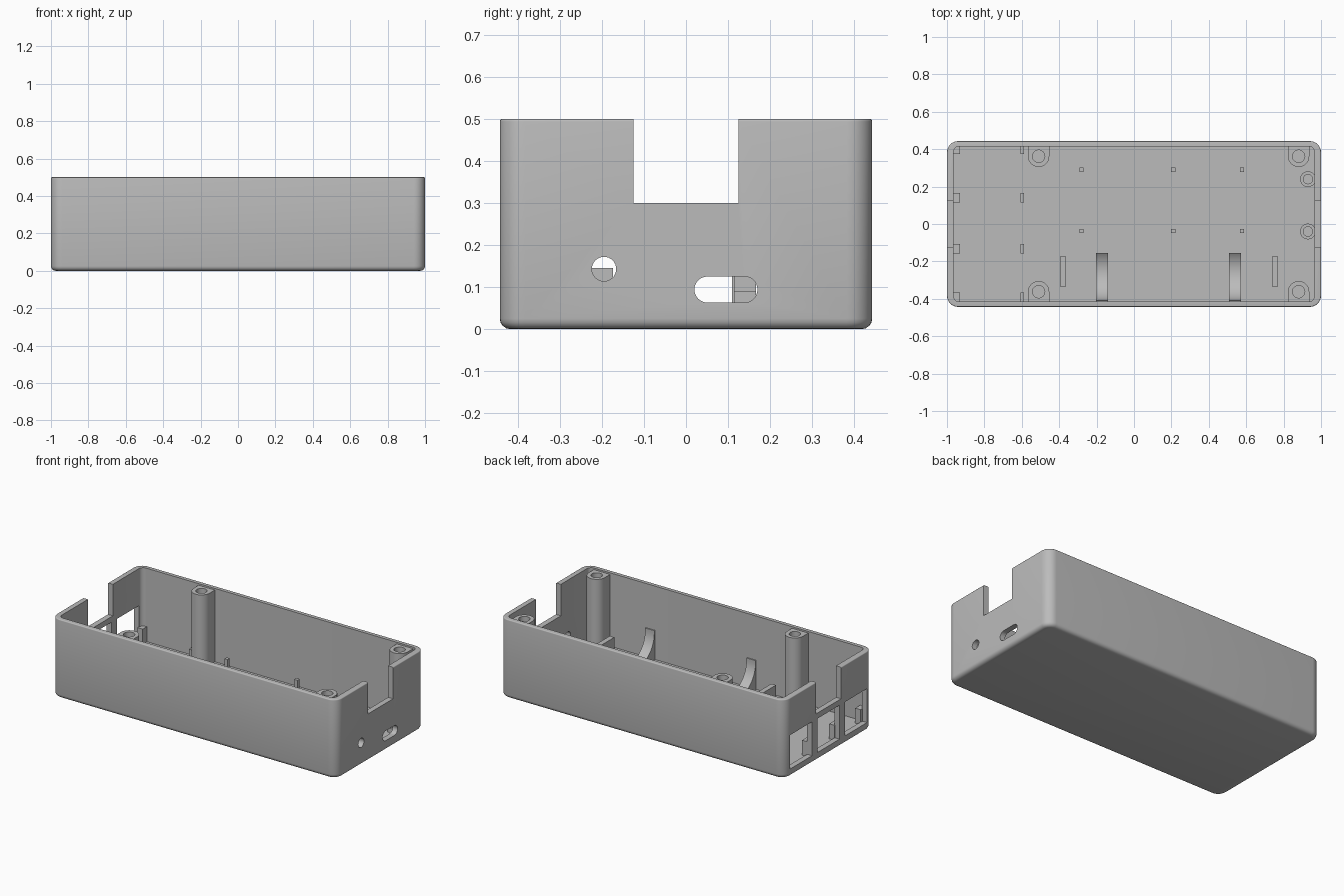
import bpy, bmesh, math
from mathutils import Vector

if "Cube" in bpy.data.objects:
    bpy.data.objects.remove(bpy.data.objects["Cube"], do_unlink=True)

grey = bpy.data.materials.new("grey plastic")
grey.use_nodes = True
grey.diffuse_color = (0.5, 0.5, 0.5, 1)
grey.node_tree.nodes["Principled BSDF"].inputs["Base Color"].default_value = (0.5, 0.5, 0.5, 1)


def finish(bm, name):
    bmesh.ops.recalc_face_normals(bm, faces=bm.faces)
    mesh = bpy.data.meshes.new(name)
    bm.to_mesh(mesh)
    bm.free()
    mesh.materials.append(grey)
    obj = bpy.data.objects.new(name, mesh)
    bpy.context.collection.objects.link(obj)
    return obj


def prism(name, profile, low, high, axis="z"):
    """Extrude a profile: (x, y) along z, or (y, z) along x."""
    place = (lambda a, b, c: (a, b, c)) if axis == "z" else (lambda a, b, c: (c, a, b))
    bm = bmesh.new()
    face = bm.faces.new([bm.verts.new(place(a, b, low)) for a, b in profile])
    out = bmesh.ops.extrude_face_region(bm, geom=[face])
    moved = [v for v in out["geom"] if isinstance(v, bmesh.types.BMVert)]
    bmesh.ops.translate(bm, verts=moved, vec=Vector(place(0, 0, high - low)))
    return finish(bm, name)


def box(name, x0, x1, y0, y1, z0, z1):
    return prism(name, [(x0, y0), (x1, y0), (x1, y1), (x0, y1)], z0, z1)


def arc(cx, cy, r, start=0, end=360, steps=32):
    count = steps if end - start >= 360 else steps + 1
    angles = [math.radians(start + (end - start) * i / steps) for i in range(count)]
    return [(cx + r * math.cos(a), cy + r * math.sin(a)) for a in angles]


def rounded_block(name, hx, hy, z0, z1, corner, bottom, top=0):
    """Block with rounded upright corners, bottom edge and top edge."""
    bm = bmesh.new()
    bmesh.ops.create_cube(bm, size=1)
    for v in bm.verts:
        v.co = (v.co.x * 2 * hx, v.co.y * 2 * hy, z1 if v.co.z > 0 else z0)
    upright = [e for e in bm.edges if abs(e.verts[0].co.z - e.verts[1].co.z) > 0.1]
    bmesh.ops.bevel(bm, geom=upright, offset=corner, segments=8, profile=0.5, affect="EDGES")
    for z, size in ((z0, bottom), (z1, top)):
        if size:
            rim = [e for e in bm.edges if all(abs(v.co.z - z) < 1e-5 for v in e.verts)]
            bmesh.ops.bevel(bm, geom=rim, offset=size, segments=4, profile=0.5, affect="EDGES")
    return finish(bm, name)


def cut(obj, *cutters):
    for cutter in cutters:
        cutter.hide_render = True
        mod = obj.modifiers.new("cut", "BOOLEAN")
        mod.operation, mod.solver, mod.object = "DIFFERENCE", "EXACT", cutter
        bpy.ops.object.select_all(action="DESELECT")
        bpy.context.view_layer.objects.active = obj
        obj.select_set(True)
        bpy.ops.object.modifier_apply(modifier=mod.name)
        bpy.data.objects.remove(cutter, do_unlink=True)


def smooth(obj):
    bpy.ops.object.select_all(action="DESELECT")
    bpy.context.view_layer.objects.active = obj
    obj.select_set(True)
    bpy.ops.object.shade_smooth_by_angle(angle=math.radians(30))


FLOOR = 0.035

# Open-topped shell with end notches and connector openings
shell = rounded_block("case_shell", 1, 0.443, 0, 0.5, 0.06, 0.025, 0.006)
cut(shell,
    rounded_block("cavity", 0.965, 0.415, FLOOR, 0.7, 0.03, 0),
    box("end_notches", -1.1, 1.1, -0.125, 0.125, 0.3, 0.7),
    prism("round_port", arc(-0.195, 0.143, 0.029), 0.9, 1.1, "x"),
    prism("slot_port", arc(0.139, 0.094, 0.031, -90, 90, 16)
          + arc(0.051, 0.094, 0.031, 90, 270, 16), 0.9, 1.1, "x"))
for y in (-0.275, 0, 0.275):
    cut(shell, box("socket_opening", -1.1, -0.9, y - 0.11, y + 0.11, 0.05, 0.265))
smooth(shell)

# Full-height screw posts joined to the long walls
for x, end in ((-0.51, "left"), (0.88, "right")):
    for side, face in ((1, "back"), (-1, "front")):
        y = side * 0.362
        half = [(px, side * py) for px, py in arc(x, 0.362, 0.057, 180, 360, 24)]
        post = prism(f"screw_post_{face}_{end}",
                     half + [(x + 0.057, side * 0.42), (x - 0.057, side * 0.42)], 0.03, 0.49)
        cut(post, prism("bore", arc(x, y, 0.033), 0.2, 0.6))
        smooth(post)

# Short hollow standoffs behind the slot
for y in (-0.04, 0.24):
    standoff = prism("short_standoff", arc(0.93, y, 0.042), 0.03, 0.065)
    cut(standoff, prism("bore", arc(0.93, y, 0.025), 0.036, 0.1))
    smooth(standoff)

# Square board locating pins
for x in (-0.28, 0.21, 0.577):
    for y in (-0.037, 0.29):
        box("board_pin", x - 0.011, x + 0.011, y - 0.011, y + 0.011, 0.03, 0.15)

# Supports beside the connector openings
for y in (-0.392, -0.132, 0.14, 0.4):
    box("socket_block", -0.968, -0.93, y - 0.026, y + 0.026 if y < 0.3 else 0.417, 0.03, 0.13)
    box("socket_stop", -0.607, -0.589, y - 0.026, y + 0.026 if y < 0.3 else 0.417, 0.03, 0.09)

# Curved cradles and upright end plates for a cylindrical cell
for x in (-0.17, 0.54):
    curve = arc(-0.253, 0.205, 0.155, 180, 309, 24)
    cradle = prism("cell_cradle", [(-0.42, 0.03), (-0.42, 0.22), (-0.408, 0.22)] + curve
                   + [(-0.155, 0.03)], x - 0.032, x + 0.032, "x")
    smooth(cradle)
for x in (-0.38, 0.753):
    box("cell_end_plate", x - 0.016, x + 0.016, -0.335, -0.174, 0.03, 0.145)
